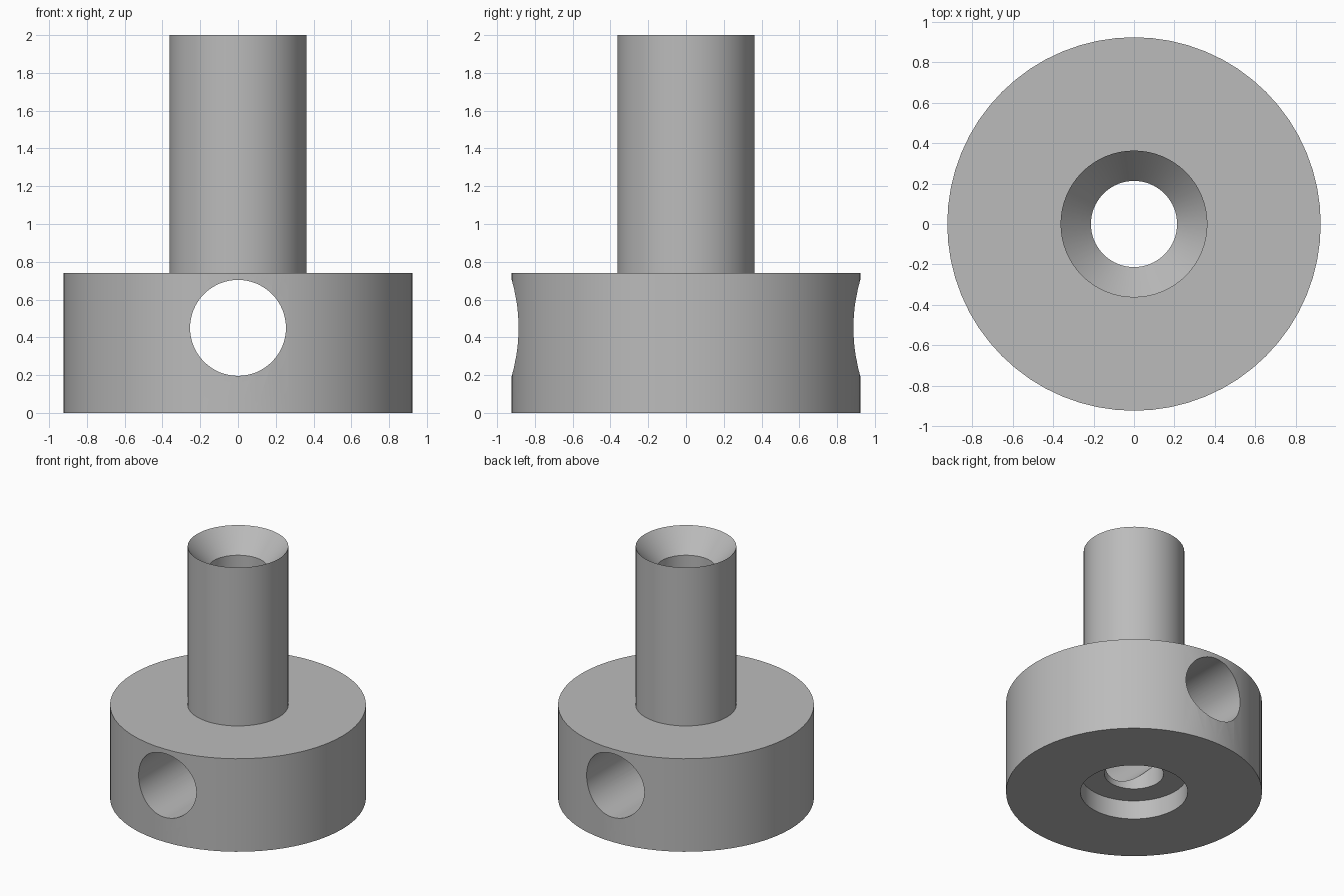
import bpy, bmesh, math
from mathutils import Matrix

if "Cube" in bpy.data.objects:
    bpy.data.objects.remove(bpy.data.objects["Cube"])

SEGMENTS = 64


def revolve(name, profile):
    """Spin a closed (radius, z) profile around the z axis."""
    bm = bmesh.new()
    rings = []
    for i in range(SEGMENTS):
        a = 2 * math.pi * i / SEGMENTS
        rings.append([bm.verts.new((r * math.cos(a), r * math.sin(a), z)) for r, z in profile])
    n = len(profile)
    for i in range(SEGMENTS):
        p, q = rings[i], rings[(i + 1) % SEGMENTS]
        for j in range(n):
            k = (j + 1) % n
            bm.faces.new((p[j], q[j], q[k], p[k]))
    bmesh.ops.recalc_face_normals(bm, faces=bm.faces)
    mesh = bpy.data.meshes.new(name)
    bm.to_mesh(mesh)
    bm.free()
    obj = bpy.data.objects.new(name, mesh)
    bpy.context.collection.objects.link(obj)
    return obj


grey = bpy.data.materials.new("plain grey")
grey.diffuse_color = (0.5, 0.5, 0.5, 1)
grey.use_nodes = True
grey.node_tree.nodes["Principled BSDF"].inputs["Base Color"].default_value = grey.diffuse_color

# Collar and stem with through bore, bottom counterbore and top countersink
body = revolve("flanged_stem", [
    (0.387, 0), (0.923, 0), (0.923, 0.74), (0.363, 0.74), (0.363, 2.0),
    (0.213, 1.83), (0.213, 0.15), (0.387, 0.15),
])
body.data.materials.append(grey)

# Cross hole through the collar, front to back
bm = bmesh.new()
bmesh.ops.create_cone(bm, cap_ends=True, segments=SEGMENTS, radius1=0.254, radius2=0.254, depth=2.4,
                      matrix=Matrix.Translation((0, 0, 0.45)) @ Matrix.Rotation(math.pi / 2, 4, 'X'))
mesh = bpy.data.meshes.new("cross_hole_cutter")
bm.to_mesh(mesh)
bm.free()
mesh.materials.append(grey)
cutter = bpy.data.objects.new("cross_hole_cutter", mesh)
bpy.context.collection.objects.link(cutter)

cut = body.modifiers.new("cross_hole", 'BOOLEAN')
cut.operation = 'DIFFERENCE'
cut.solver = 'EXACT'
cut.object = cutter
bpy.context.view_layer.objects.active = body
body.select_set(True)
bpy.ops.object.modifier_apply(modifier=cut.name)
bpy.data.objects.remove(cutter)

# Smooth round walls, crisp rims
bpy.ops.object.shade_smooth_by_angle(angle=math.radians(30))
